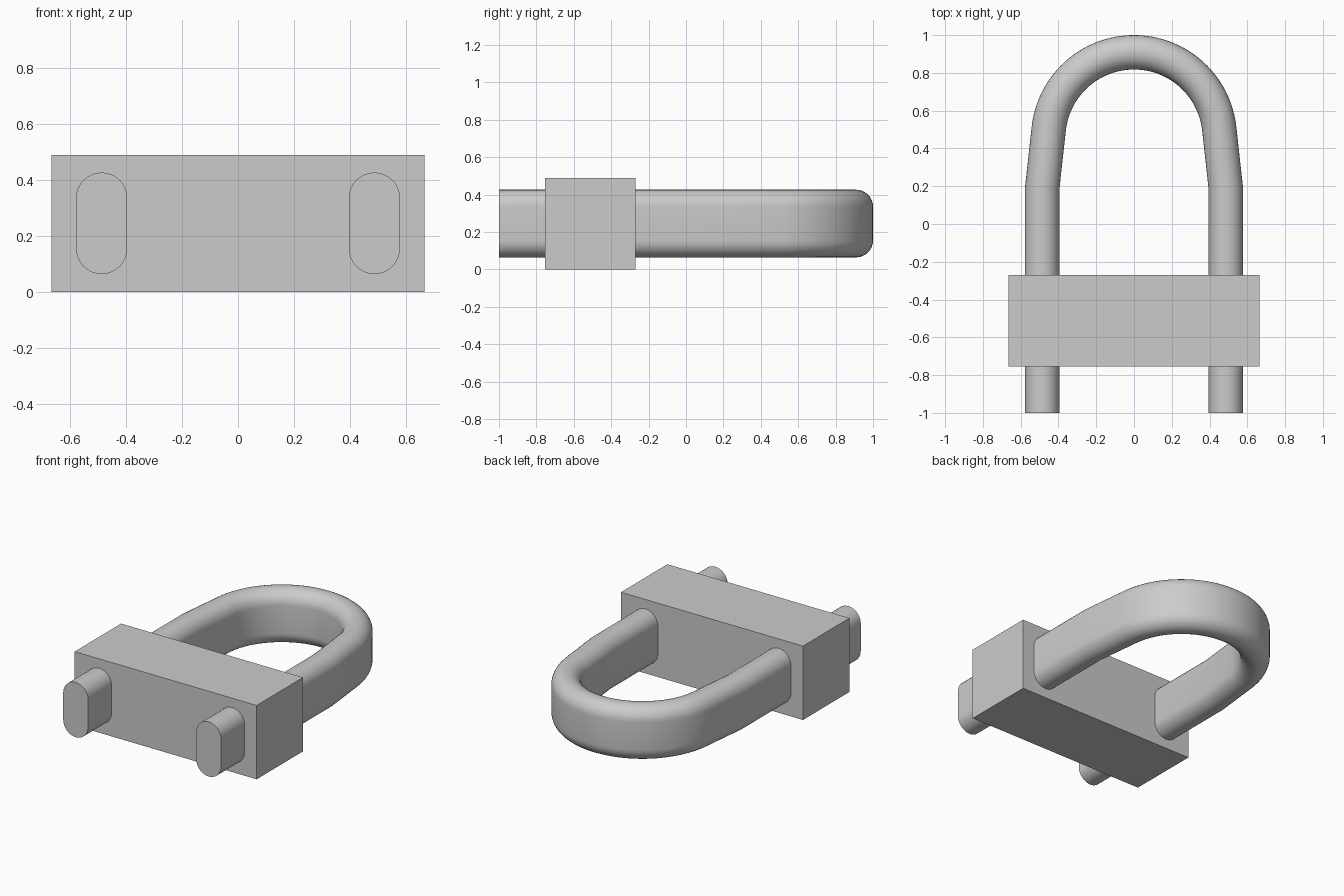
import bpy, bmesh, math
from mathutils import Vector

cube = bpy.data.objects.get("Cube")
if cube:
    bpy.data.objects.remove(cube, do_unlink=True)

GREY = (0.6, 0.6, 0.6, 1)
MID_Z = 0.245          # height of the shackle's centreline
LEG_X = 0.486          # leg spacing from the centre
BEND_Y = 0.455         # centre of the bend
BEND_R = 0.454
RADIUS = 0.091         # rounded edge of the bar
HALF_FLAT = 0.09       # half the bar's straight side

grey = bpy.data.materials.new("plain grey")
grey.use_nodes = True
grey.diffuse_color = GREY
grey.node_tree.nodes["Principled BSDF"].inputs["Base Color"].default_value = GREY


def add_object(name, bm):
    bmesh.ops.recalc_face_normals(bm, faces=bm.faces)
    mesh = bpy.data.meshes.new(name)
    bm.to_mesh(mesh)
    bm.free()
    mesh.materials.append(grey)
    obj = bpy.data.objects.new(name, mesh)
    bpy.context.collection.objects.link(obj)
    return obj


# Crossbar block
bm = bmesh.new()
bmesh.ops.create_cube(bm, size=1)
bmesh.ops.scale(bm, vec=(1.33, 0.484, 0.488), verts=bm.verts)
bmesh.ops.translate(bm, vec=(0, -0.513, 0.244), verts=bm.verts)
add_object("crossbar_block", bm)

# Shackle centreline: straight legs, slight inward lean, round bend
path = [Vector((LEG_X, -1)), Vector((LEG_X, 0.19))]
STEPS = 48
for i in range(STEPS + 1):
    a = math.radians(6 + 168 * i / STEPS)
    path.append(Vector((BEND_R * math.cos(a), BEND_Y + BEND_R * math.sin(a))))
path += [Vector((-LEG_X, 0.19)), Vector((-LEG_X, -1))]

# Upright rounded cross-section
section = []
ARC = 16
for side in (0, 1):
    for i in range(ARC + 1):
        a = math.pi * (side + i / ARC)
        lift = -HALF_FLAT if side else HALF_FLAT
        section.append((RADIUS * math.cos(a), RADIUS * math.sin(a) + lift))

# Sweep the cross-section along the centreline and cap the ends
bm = bmesh.new()
rings = []
for i, p in enumerate(path):
    before = path[max(i - 1, 0)]
    after = path[min(i + 1, len(path) - 1)]
    d_in = (p - before).normalized() if i else (after - p).normalized()
    d_out = (after - p).normalized() if i < len(path) - 1 else d_in
    t = (d_in + d_out).normalized()
    out = Vector((t.y, -t.x)) / t.dot(d_in)
    rings.append([bm.verts.new((p.x + u * out.x, p.y + u * out.y, MID_Z + v))
                  for u, v in section])
n = len(section)
for a, b in zip(rings, rings[1:]):
    for j in range(n):
        k = (j + 1) % n
        bm.faces.new((a[j], a[k], b[k], b[j]))
bm.faces.new(rings[0])
bm.faces.new(rings[-1])
shackle = add_object("shackle", bm)

bpy.ops.object.select_all(action='DESELECT')
shackle.select_set(True)
bpy.context.view_layer.objects.active = shackle
bpy.ops.object.shade_smooth_by_angle(angle=math.radians(30))
